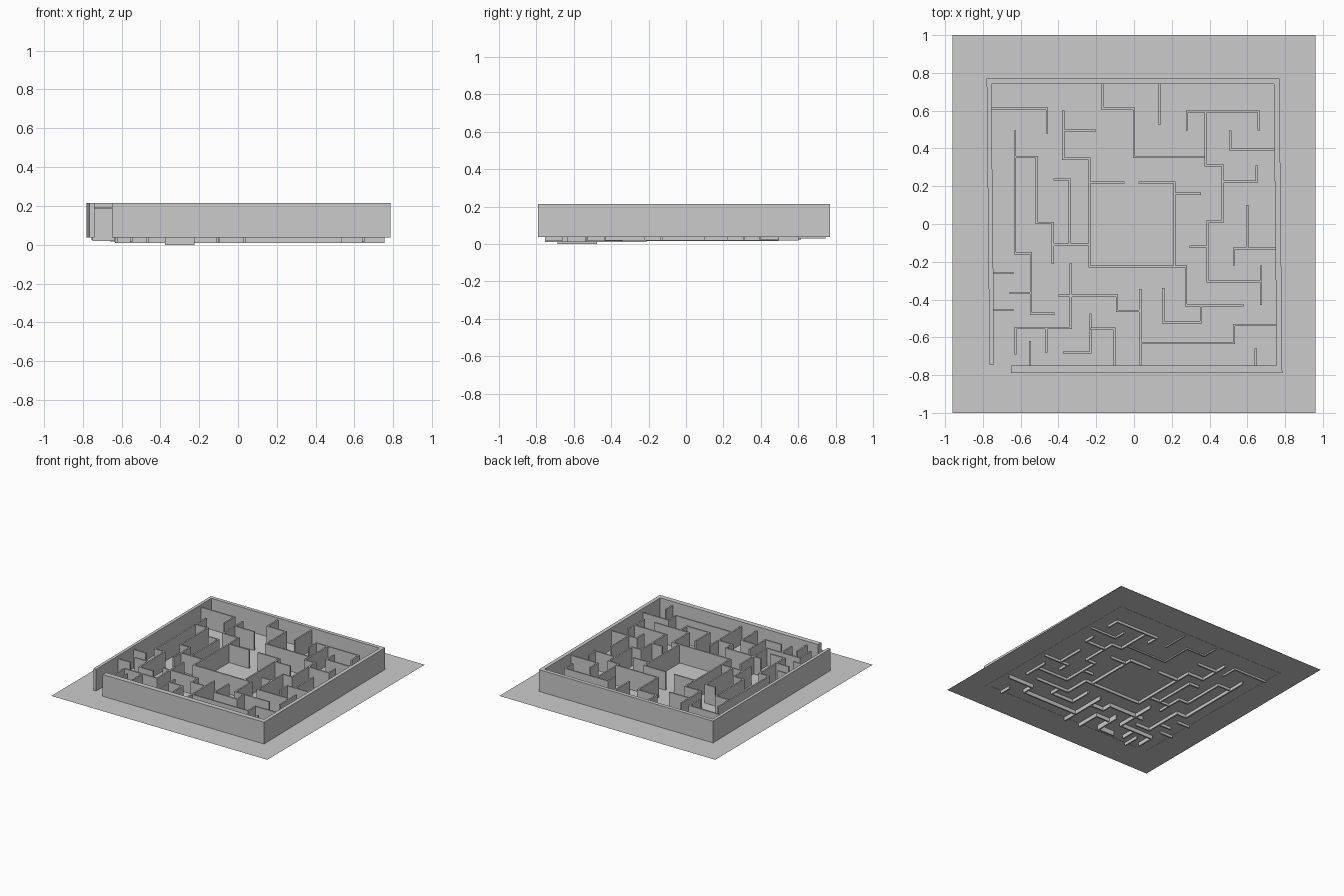
import bpy, bmesh
from mathutils import Vector

if "Cube" in bpy.data.objects:
    bpy.data.objects.remove(bpy.data.objects["Cube"])

T = 0.006    # half thickness of inner walls
H = 0.17     # inner wall height


def prism(name, outline, z0, z1):
    """Extrude a flat outline from z0 to z1."""
    bm = bmesh.new()
    face = bm.faces.new([bm.verts.new((x, y, z0)) for x, y in outline])
    if z1 > z0:
        ext = bmesh.ops.extrude_face_region(bm, geom=[face])
        verts = [v for v in ext["geom"] if isinstance(v, bmesh.types.BMVert)]
        bmesh.ops.translate(bm, verts=verts, vec=(0, 0, z1 - z0))
        bmesh.ops.recalc_face_normals(bm, faces=bm.faces)
    me = bpy.data.meshes.new(name)
    bm.to_mesh(me)
    bm.free()
    ob = bpy.data.objects.new(name, me)
    bpy.context.collection.objects.link(ob)
    return ob


def wall(name, z, x, y, axis, *stops):
    """Right-angled wall: start at x, y and run alternately along x and y to each stop."""
    pts = [Vector((x, y))]
    for s in stops:
        p = pts[-1].copy()
        p[0 if axis == "x" else 1] = s
        pts.append(p)
        axis = "y" if axis == "x" else "x"
    dirs = [(b - a).normalized() for a, b in zip(pts, pts[1:])]
    left, right = [], []
    for i, p in enumerate(pts):
        sides = {max(i - 1, 0), min(i, len(dirs) - 1)}
        off = sum((Vector((-dirs[k].y, dirs[k].x)) for k in sides), Vector((0, 0))) * T
        left.append(p + off)
        right.append(p - off)
    prism(name, left + right[::-1], z, z + H)


# base sheet and slightly skewed outer wall with a corner entrance
prism("base_sheet", [(-.96, -1), (.96, -1), (.96, 1), (-.96, 1)], .04, .04)
prism("outer_wall", [(-.765, -.745), (-.78, .77), (.77, .77), (.785, -.79),
                     (-.65, -.79), (-.65, -.75), (.755, -.75), (.74, .74),
                     (-.755, .74), (-.74, -.745)], .0385, .215)

# left side
wall("back_left_wall", .025, -.755, .61, "x", -.46, .48)
wall("left_long_wall", .015, -.63, .495, "y", -.155, -.545, -.475, -.42)
wall("left_step_wall", .02, -.63, .355, "x", -.515, .005, -.43, -.21)
wall("left_link_wall", .02, -.43, -.11, "x", -.235)
wall("left_hook_wall", .02, -.425, .235, "x", -.34, -.11)
wall("left_stub", .018, -.545, -.365, "x", -.66)
for y in (-.26, -.455):
    wall("entrance_stub", .02, -.75, y, "x", -.637)

# centre room
wall("room_wall", .018, -.375, .6, "y", .345, -.235, -.225, .275, -.43, .58)
wall("room_right_wall", .018, .215, -.225, "y", .22, .025)
wall("room_back_wall", .018, -.235, .22, "x", -.05)
wall("room_side_stub", .02, .215, .16, "x", .355)
wall("room_back_stub", .02, -.375, .495, "x", -.2)
wall("room_front_hook", .015, .355, -.43, "y", -.52, .155, -.34)

# back and right side
wall("back_step_wall", .03, -.165, .745, "y", .61, 0, .355, .375)
wall("back_stub", .03, .135, .745, "y", .525)
wall("back_bracket", .02, .28, .495, "y", .595, .66, .495)
wall("right_zigzag", .02, .38, .595, "y", .31, .47, .015, .39, -.305, .67)
wall("right_cross_bar", .02, .672, -.22, "y", -.43)
wall("right_hook", .02, .47, .225, "x", .65, .31)
wall("right_inner_stub", .02, .39, -.12, "x", .295)
wall("back_right_hook", .025, .51, .495, "y", .395, .745)
wall("right_edge_hook", .02, .75, -.13, "x", .53, -.22)
wall("right_edge_stub", .02, .6, -.13, "y", .1)

# front side
wall("front_step_wall", .01, .755, -.535, "x", .53, -.63, .035)
wall("front_divider", .01, .033, -.345, "y", -.755)
wall("front_zigzag", .01, .033, -.46, "x", -.09, -.38, -.4)
wall("front_left_wall", .01, -.335, -.21, "y", -.55, -.627, -.69)
wall("front_left_stub", .01, -.465, -.55, "y", -.68)
wall("front_hook", 0, -.375, -.68, "x", -.23, -.475)
wall("front_elbow", .01, -.23, -.555, "x", -.105, -.755)
wall("front_edge_stub_left", .015, -.55, -.62, "y", -.755)
wall("front_edge_stub_right", .015, .645, -.66, "y", -.755)
